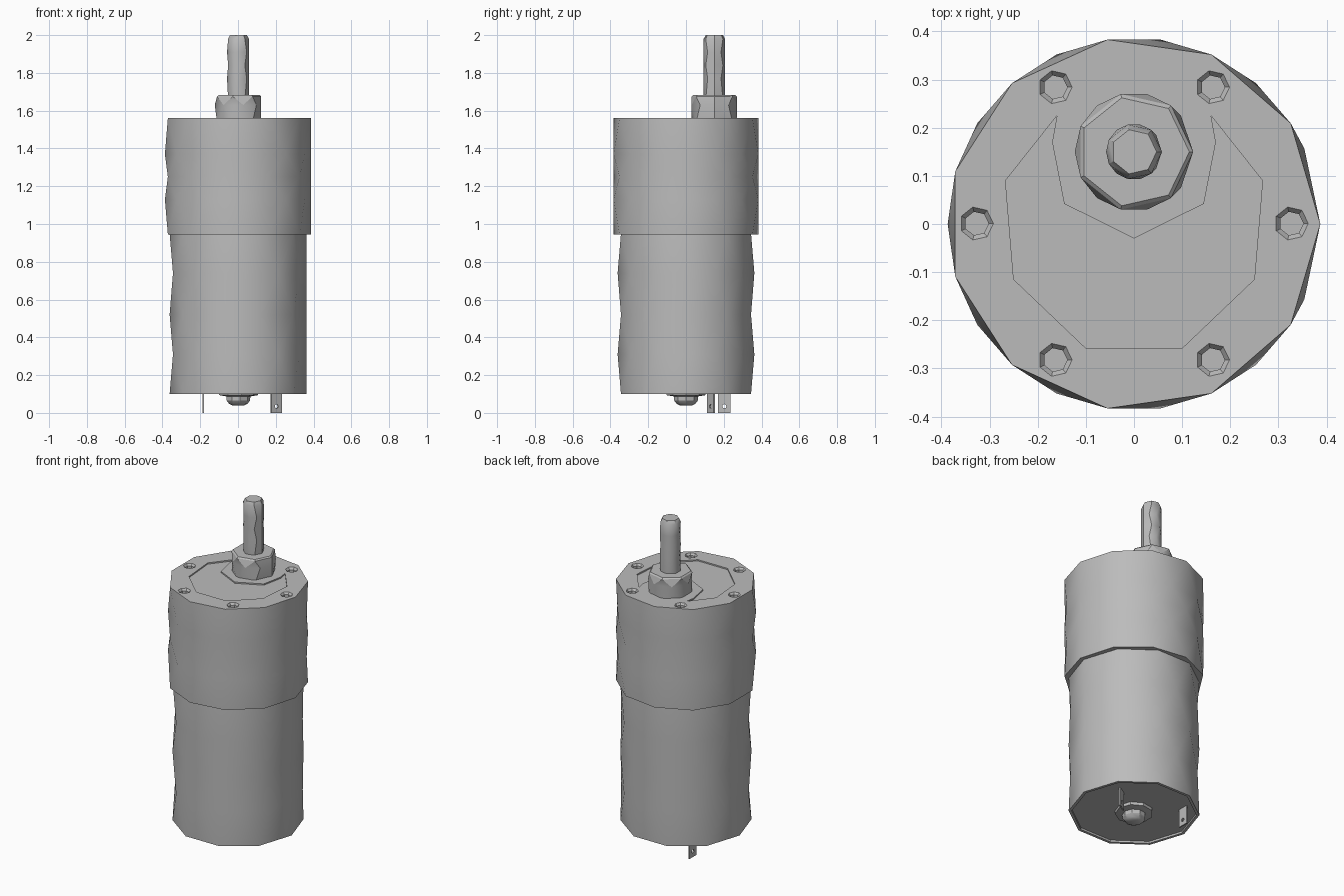
import bpy, bmesh, math
from mathutils import Matrix

old = bpy.data.objects.get("Cube")
if old:
    bpy.data.objects.remove(old)

metal = bpy.data.materials.new("grey_metal")
metal.use_nodes = True
GREY = (0.5, 0.5, 0.5, 1)
metal.diffuse_color = GREY
metal.node_tree.nodes["Principled BSDF"].inputs["Base Color"].default_value = GREY


def finish(bm, name):
    bmesh.ops.recalc_face_normals(bm, faces=bm.faces)
    mesh = bpy.data.meshes.new(name)
    bm.to_mesh(mesh)
    bm.free()
    mesh.materials.append(metal)
    ob = bpy.data.objects.new(name, mesh)
    bpy.context.collection.objects.link(ob)
    return ob


def select(ob):
    bpy.ops.object.select_all(action="DESELECT")
    ob.select_set(True)
    bpy.context.view_layer.objects.active = ob


def smooth(ob, angle=30):
    select(ob)
    bpy.ops.object.shade_smooth_by_angle(angle=math.radians(angle))


def cut(ob, cutters):
    for c in cutters:
        mod = ob.modifiers.new("cut", "BOOLEAN")
        mod.operation = "DIFFERENCE"
        mod.solver = "EXACT"
        mod.object = c
        select(ob)
        bpy.ops.object.modifier_apply(modifier=mod.name)
        bpy.data.objects.remove(c)


def ring_turns(n, twisted):
    """Vertex positions round a ring, in steps; twisted rings keep a seam at +x."""
    if not twisted:
        return list(range(n))
    return [0, 0.73] + [k + 0.5 for k in range(1, n - 1)] + [n - 0.73]


def stack(name, n, rings, x=0, y=0):
    """Closed faceted body from rings of (height, radius, twisted)."""
    bm = bmesh.new()
    prev = None
    for z, r, twisted in rings:
        turns = ring_turns(n, twisted)
        verts = [bm.verts.new((x + r * math.cos(t * math.tau / n),
                               y + r * math.sin(t * math.tau / n), z)) for t in turns]
        cur = (turns + [n], verts + verts[:1])
        if prev is None:
            bm.faces.new(verts)
        else:
            (ta, va), (tb, vb) = prev, cur
            i = j = 0
            while i < len(ta) - 1 or j < len(tb) - 1:
                na = ta[i + 1] if i < len(ta) - 1 else n + 1
                nb = tb[j + 1] if j < len(tb) - 1 else n + 1
                if abs(na - nb) < 0.001:
                    bm.faces.new((va[i], va[i + 1], vb[j + 1], vb[j]))
                    i, j = i + 1, j + 1
                elif na < nb:
                    bm.faces.new((va[i], va[i + 1], vb[j]))
                    i += 1
                else:
                    bm.faces.new((va[i], vb[j + 1], vb[j]))
                    j += 1
        prev = cur
    bm.faces.new(verts)
    return finish(bm, name)


def prism(name, outline, z0, z1):
    bm = bmesh.new()
    face = bm.faces.new([bm.verts.new((px, py, z0)) for px, py in outline])
    new = bmesh.ops.extrude_face_region(bm, geom=[face])["geom"]
    tops = [g for g in new if isinstance(g, bmesh.types.BMVert)]
    bmesh.ops.translate(bm, verts=tops, vec=(0, 0, z1 - z0))
    return finish(bm, name)


TOP, STEP, BASE = 1.56, 0.945, 0.1
SHAFT_Y = 0.15

# Motor can with a thin rim round the recessed end
motor = stack("motor_can", 10, [
    (BASE + 0.012, 0.345, False), (BASE, 0.345, False), (BASE, 0.362, False),
    (0.31, 0.362, True), (0.52, 0.362, False), (0.74, 0.362, True),
    (STEP + 0.005, 0.362, False)])
smooth(motor)

# Gearbox housing
gearbox = stack("gearbox", 11, [
    (STEP, 0.387, False), (1.13, 0.387, True), (1.25, 0.387, False),
    (1.37, 0.387, True), (TOP, 0.387, False)])

# Six countersunk screw holes and the shallow crescent pocket in the top
cutters = []
for k in range(6):
    a = k * math.tau / 6
    cutters.append(stack("hole_cutter", 7, [
        (TOP - 0.03, 0.025, False), (TOP - 0.012, 0.025, False),
        (TOP, 0.035, False), (TOP + 0.02, 0.035, False)],
        0.327 * math.cos(a), 0.327 * math.sin(a) + 0.001))
half = [(0.1, -0.258), (0.25, -0.115), (0.267, 0.09), (0.16, 0.225),
        (0.17, 0.17), (0.145, 0.042)]
crescent = half + [(0, -0.03)] + [(-px, py) for px, py in reversed(half)]
cutters.append(prism("pocket_cutter", crescent, TOP - 0.008, TOP + 0.05))
cut(gearbox, cutters)
smooth(gearbox)

# Offset boss and output shaft
boss = stack("shaft_boss", 7, [
    (TOP - 0.02, 0.123, False), (1.63, 0.123, True), (1.675, 0.123, False),
    (1.682, 0.115, False)], 0, SHAFT_Y)
smooth(boss)
shaft = stack("output_shaft", 7, [
    (1.66, 0.058, False), (1.77, 0.058, True), (1.84, 0.058, False),
    (1.91, 0.058, True), (1.98, 0.058, False), (2.0, 0.047, False)], 0, SHAFT_Y)
smooth(shaft)

# Rear bearing: flange and domed cap
flange = stack("bearing_flange", 9, [
    (BASE + 0.02, 0.106, False), (0.094, 0.106, False), (0.088, 0.07, False)])
smooth(flange)
dome = stack("bearing_cap", 9, [
    (0.095, 0.066, False), (0.066, 0.064, False), (0.048, 0.05, False),
    (0.04, 0.033, False)])
smooth(dome)


# Solder tabs with a small hole
def tab(name, x, y, turn):
    w, t = 0.0325, 0.004
    ob = prism(name, [(-w, -t), (w, -t), (w, t), (-w, t)], 0, BASE + 0.02)
    bm = bmesh.new()
    bmesh.ops.create_cone(bm, cap_ends=True, segments=8, radius1=0.011, radius2=0.011,
                          depth=0.1, matrix=Matrix.Translation((0, 0, 0.035))
                          @ Matrix.Rotation(math.pi / 2, 4, "X"))
    cut(ob, [finish(bm, "tab_cutter")])
    ob.data.transform(Matrix.Translation((x, y, 0)) @ Matrix.Rotation(math.radians(turn), 4, "Z"))


tab("right_tab", -0.185, 0.203, 90)
tab("left_tab", 0.202, 0.133, 32)
